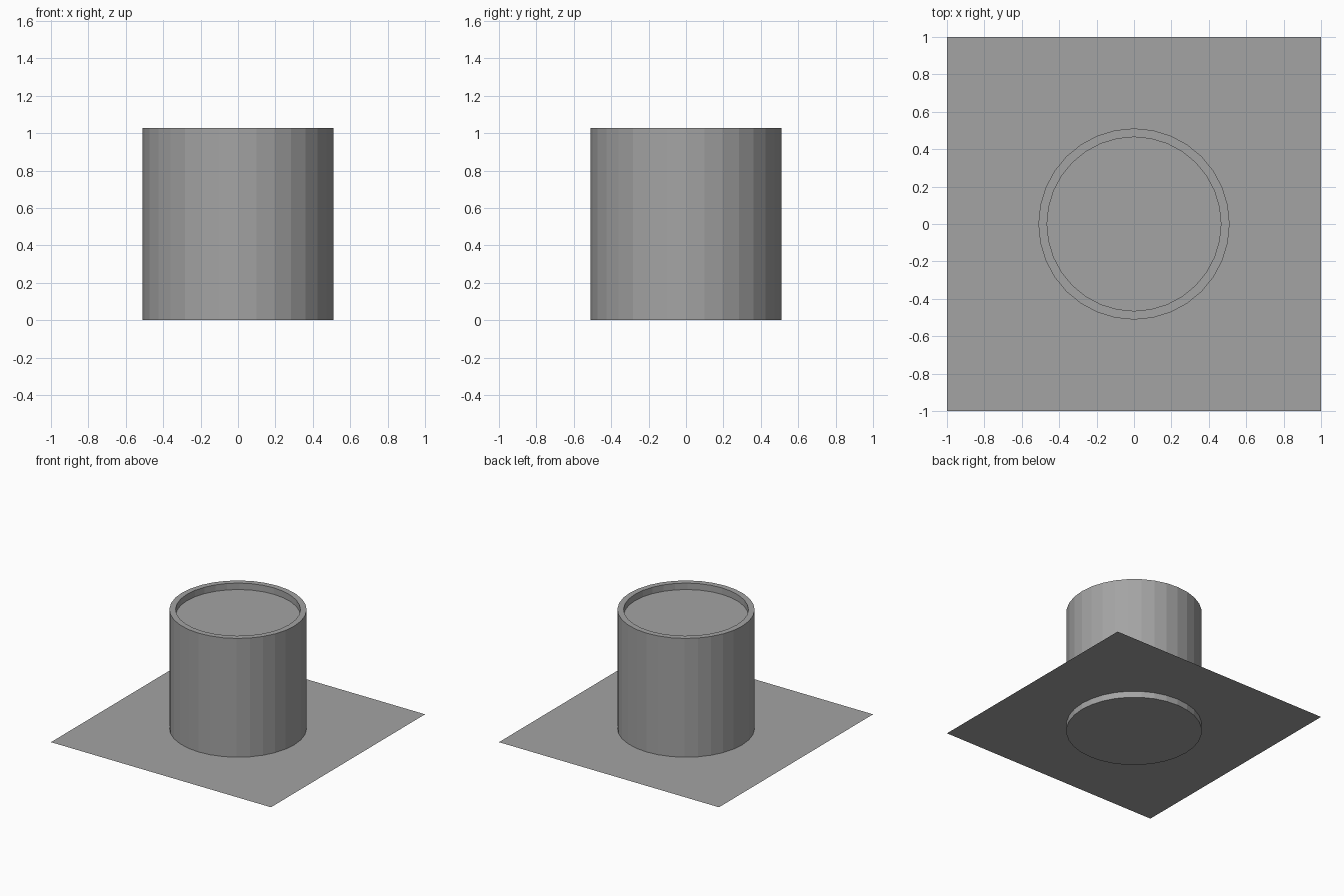
import bpy, bmesh

if "Cube" in bpy.data.objects:
    bpy.data.objects.remove(bpy.data.objects["Cube"])

RADIUS, HEIGHT = 0.511, 1.028
RIM, RECESS = 0.046, 0.053
BASE_Z = 0.052

# Shared dark grey
grey = bpy.data.materials.new("dark_grey")
grey.diffuse_color = (0.37, 0.37, 0.37, 1)
grey.use_nodes = True
grey.node_tree.nodes["Principled BSDF"].inputs["Base Color"].default_value = grey.diffuse_color


def make_object(name, bm):
    mesh = bpy.data.meshes.new(name)
    bm.to_mesh(mesh)
    bm.free()
    mesh.materials.append(grey)
    obj = bpy.data.objects.new(name, mesh)
    bpy.context.collection.objects.link(obj)
    return obj


# Thin flat base sheet
bm = bmesh.new()
bmesh.ops.create_grid(bm, x_segments=1, y_segments=1, size=1.0)
bmesh.ops.translate(bm, verts=bm.verts, vec=(0, 0, BASE_Z))
make_object("base_sheet", bm)

# Flat-sided drum standing through the sheet
bm = bmesh.new()
bmesh.ops.create_cone(bm, cap_ends=True, segments=32,
                      radius1=RADIUS, radius2=RADIUS, depth=HEIGHT)
bmesh.ops.translate(bm, verts=bm.verts, vec=(0, 0, HEIGHT / 2))

# Raised rim around a shallow sunken top
top = max(bm.faces, key=lambda f: f.calc_center_median().z)
bmesh.ops.inset_region(bm, faces=[top], thickness=RIM, use_even_offset=True)
result = bmesh.ops.extrude_discrete_faces(bm, faces=[top])
floor = result["faces"][0]
bmesh.ops.translate(bm, verts=floor.verts, vec=(0, 0, -RECESS))
bmesh.ops.remove_doubles(bm, verts=bm.verts, dist=1e-5)
bmesh.ops.recalc_face_normals(bm, faces=bm.faces)
make_object("drum", bm)
